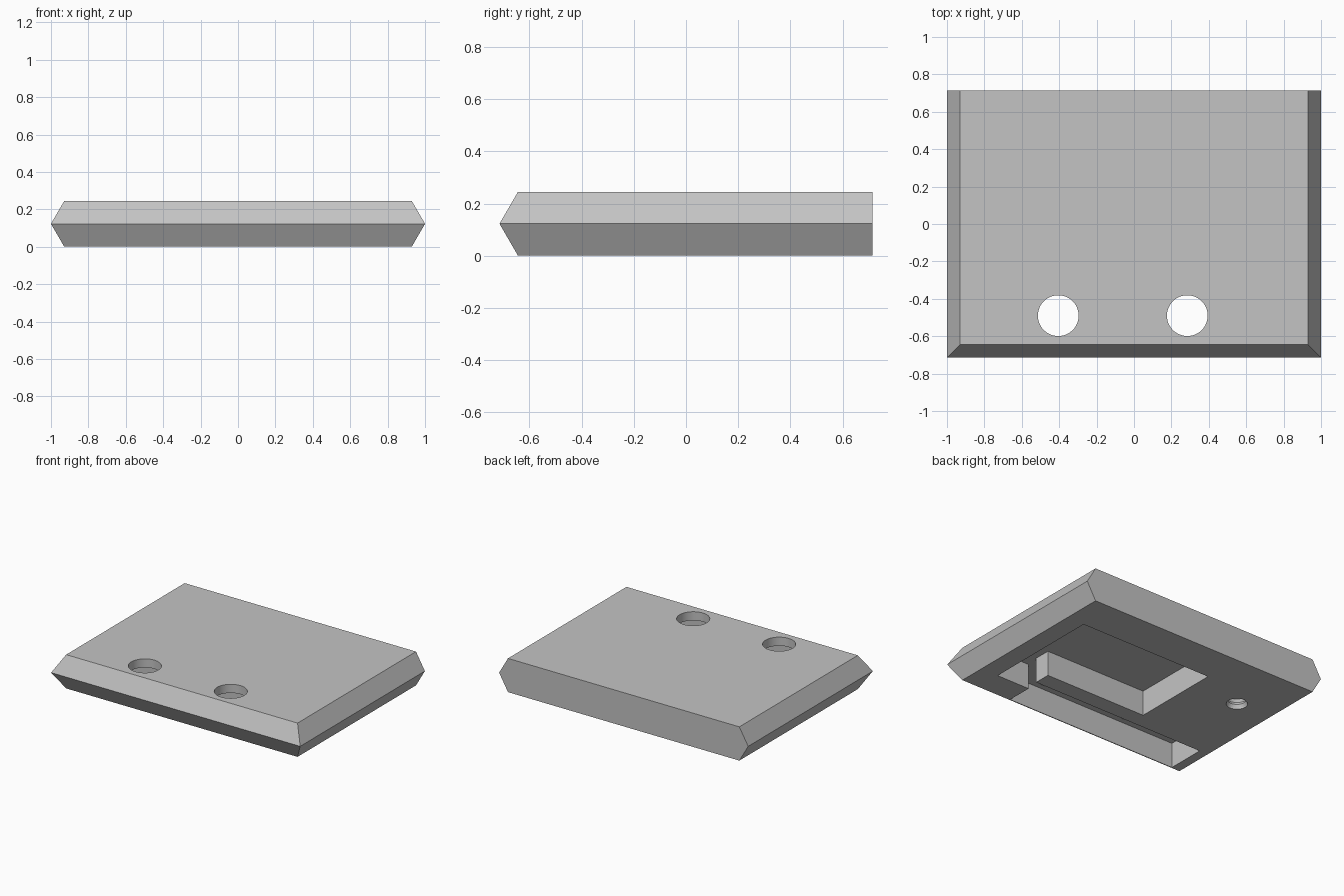
import bpy, bmesh, math

old = bpy.data.objects.get("Cube")
if old:
    bpy.data.objects.remove(old, do_unlink=True)

HEIGHT, MID, BEVEL = 0.245, 0.1225, 0.071
HALF_X, HALF_Y = 1.0, 0.715
POCKET_DEPTH = 0.182

grey = bpy.data.materials.new("plain_grey")
grey.use_nodes = True
colour = (0.55, 0.55, 0.55, 1)
grey.diffuse_color = colour
grey.node_tree.nodes["Principled BSDF"].inputs["Base Color"].default_value = colour


def loft(name, rings):
    """Closed solid through a stack of rings with equal point counts."""
    bm = bmesh.new()
    loops = [[bm.verts.new(p) for p in ring] for ring in rings]
    n = len(loops[0])
    for low, high in zip(loops, loops[1:]):
        for i in range(n):
            j = (i + 1) % n
            bm.faces.new((low[i], low[j], high[j], high[i]))
    bm.faces.new(loops[0][::-1])
    bm.faces.new(loops[-1])
    bmesh.ops.recalc_face_normals(bm, faces=bm.faces[:])
    mesh = bpy.data.meshes.new(name)
    bm.to_mesh(mesh)
    bm.free()
    mesh.materials.append(grey)
    obj = bpy.data.objects.new(name, mesh)
    bpy.context.collection.objects.link(obj)
    return obj


def slab_ring(z, inset):
    x, front = HALF_X - inset, -HALF_Y + inset
    return [(-x, front, z), (x, front, z), (x, HALF_Y, z), (-x, HALF_Y, z)]


def circle(x, y, r, z, n=48):
    return [(x + r * math.cos(math.tau * i / n), y + r * math.sin(math.tau * i / n), z)
            for i in range(n)]


# Plate with pointed edges on three sides and a flat back
plate = loft("plate", [slab_ring(0, BEVEL), slab_ring(MID, 0), slab_ring(HEIGHT, BEVEL)])

# Hook-shaped pocket in the underside: wide bay joined to a long front slot
outline = [(0.79, 0.427), (0.79, -0.45), (0.525, -0.45), (0.525, -0.638),
           (-0.86, -0.638), (-0.86, -0.355), (0.54, -0.355), (0.54, -0.235),
           (-0.275, -0.235), (-0.275, 0.427)]
cutters = [loft("pocket_cutter", [[(x, y, z) for x, y in outline]
                                  for z in (-0.1, POCKET_DEPTH)])]

# Two round holes through the slot roof
for x in (-0.405, 0.285):
    cutters.append(loft("hole_cutter", [circle(x, -0.49, 0.109, z) for z in (0.1, 0.4)]))

# Blind threaded hole in the underside
rings = [circle(-0.65, 0.275, 0.07, -0.1)]
for i in range(9):
    rings.append(circle(-0.65, 0.275, 0.07 if i % 2 == 0 else 0.06, 0.01 + 0.02 * i))
cutters.append(loft("thread_cutter", rings))

# Cut everything, then bake the result and drop the cutters
for cutter in cutters:
    cutter.hide_render = True
    mod = plate.modifiers.new(cutter.name, "BOOLEAN")
    mod.operation = "DIFFERENCE"
    mod.solver = "EXACT"
    mod.object = cutter
bpy.context.view_layer.update()
graph = bpy.context.evaluated_depsgraph_get()
baked = bpy.data.meshes.new_from_object(plate.evaluated_get(graph))
plate.modifiers.clear()
plate.data = baked
for cutter in cutters:
    bpy.data.objects.remove(cutter, do_unlink=True)

# Smooth the round holes, keep all other edges sharp
bpy.ops.object.select_all(action="DESELECT")
plate.select_set(True)
bpy.context.view_layer.objects.active = plate
bpy.ops.object.shade_smooth_by_angle(angle=math.radians(20))
